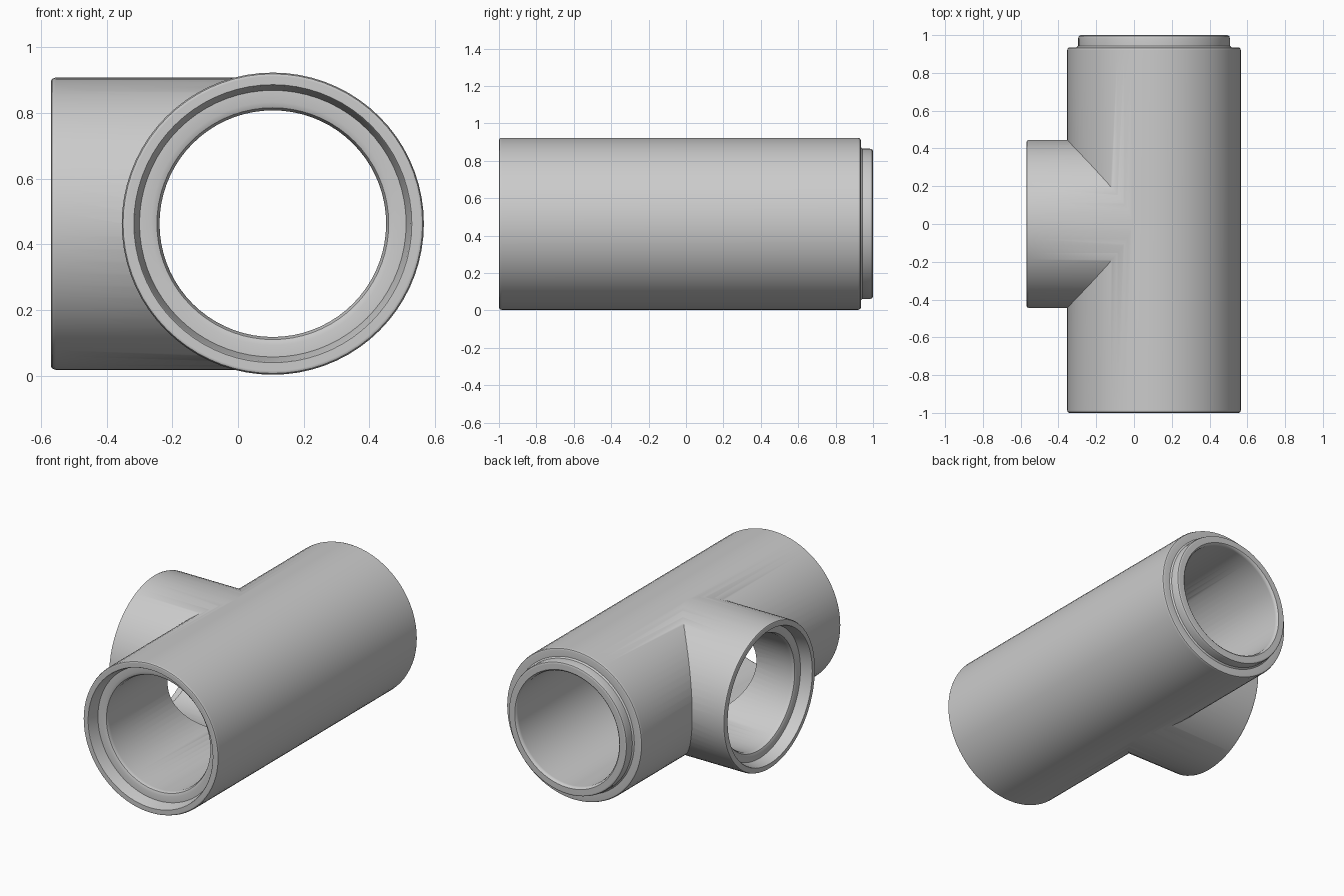
import bpy, bmesh, math
from mathutils import Matrix, Vector

if "Cube" in bpy.data.objects:
    bpy.data.objects.remove(bpy.data.objects["Cube"])

CENTRE = Vector((0.106, 0, 0.463))
SEG = 72


def lathe(name, profile, origin, rot):
    """Solid of revolution from (radius, height) points, capped at both ends."""
    bm = bmesh.new()
    rings = [[bm.verts.new((r * math.cos(2 * math.pi * i / SEG),
                            r * math.sin(2 * math.pi * i / SEG), h))
              for i in range(SEG)] for r, h in profile]
    for a, b in zip(rings, rings[1:]):
        for i in range(SEG):
            j = (i + 1) % SEG
            bm.faces.new((a[i], a[j], b[j], b[i]))
    bm.faces.new(rings[0][::-1])
    bm.faces.new(rings[-1])
    bm.transform(Matrix.Translation(origin) @ rot)
    bmesh.ops.recalc_face_normals(bm, faces=bm.faces)
    me = bpy.data.meshes.new(name)
    bm.to_mesh(me)
    bm.free()
    ob = bpy.data.objects.new(name, me)
    bpy.context.collection.objects.link(ob)
    return ob


def combine(target, other, operation):
    bpy.context.view_layer.objects.active = target
    m = target.modifiers.new(operation.lower(), 'BOOLEAN')
    m.operation = operation
    m.solver = 'EXACT'
    m.object = other
    bpy.ops.object.modifier_apply(modifier=m.name)
    bpy.data.objects.remove(other)


ALONG_Y = Matrix.Rotation(-math.pi / 2, 4, 'X')
ALONG_NEG_X = Matrix.Rotation(-math.pi / 2, 4, 'Y')

# main pipe with a stepped spigot at the back
pipe = lathe("tee_pipe", [(0.448, -1), (0.456, -0.996), (0.46, -0.985),
                          (0.46, 0.92), (0.456, 0.931), (0.448, 0.935),
                          (0.41, 0.935), (0.402, 0.943), (0.402, 0.982),
                          (0.398, 0.995), (0.388, 1)], CENTRE, ALONG_Y)

# side branch
TIP = CENTRE.x + 0.57
branch = lathe("branch", [(0.445, 0), (0.445, TIP - 0.015),
                          (0.441, TIP - 0.004), (0.433, TIP)], CENTRE, ALONG_NEG_X)
combine(pipe, branch, 'UNION')

# main bore with a tapered socket at the front
bore = lathe("main_bore", [(0.43, -1.01), (0.42, -0.995), (0.406, -0.93),
                           (0.37, -0.93), (0.353, -0.923), (0.345, -0.905),
                           (0.345, 0.98), (0.349, 0.994), (0.36, 1.003),
                           (0.36, 1.02)], CENTRE, ALONG_Y)
combine(pipe, bore, 'DIFFERENCE')

# branch bore with the same socket
bore = lathe("branch_bore", [(0.342, 0), (0.342, TIP - 0.095),
                             (0.35, TIP - 0.077), (0.367, TIP - 0.07),
                             (0.396, TIP - 0.07), (0.407, TIP - 0.005),
                             (0.417, TIP + 0.01)], CENTRE, ALONG_NEG_X)
combine(pipe, bore, 'DIFFERENCE')

# smooth shading with crisp rims
pipe.select_set(True)
bpy.context.view_layer.objects.active = pipe
bpy.ops.object.shade_smooth_by_angle(angle=math.radians(35))
wn = pipe.modifiers.new("even_shading", 'WEIGHTED_NORMAL')
wn.keep_sharp = True
